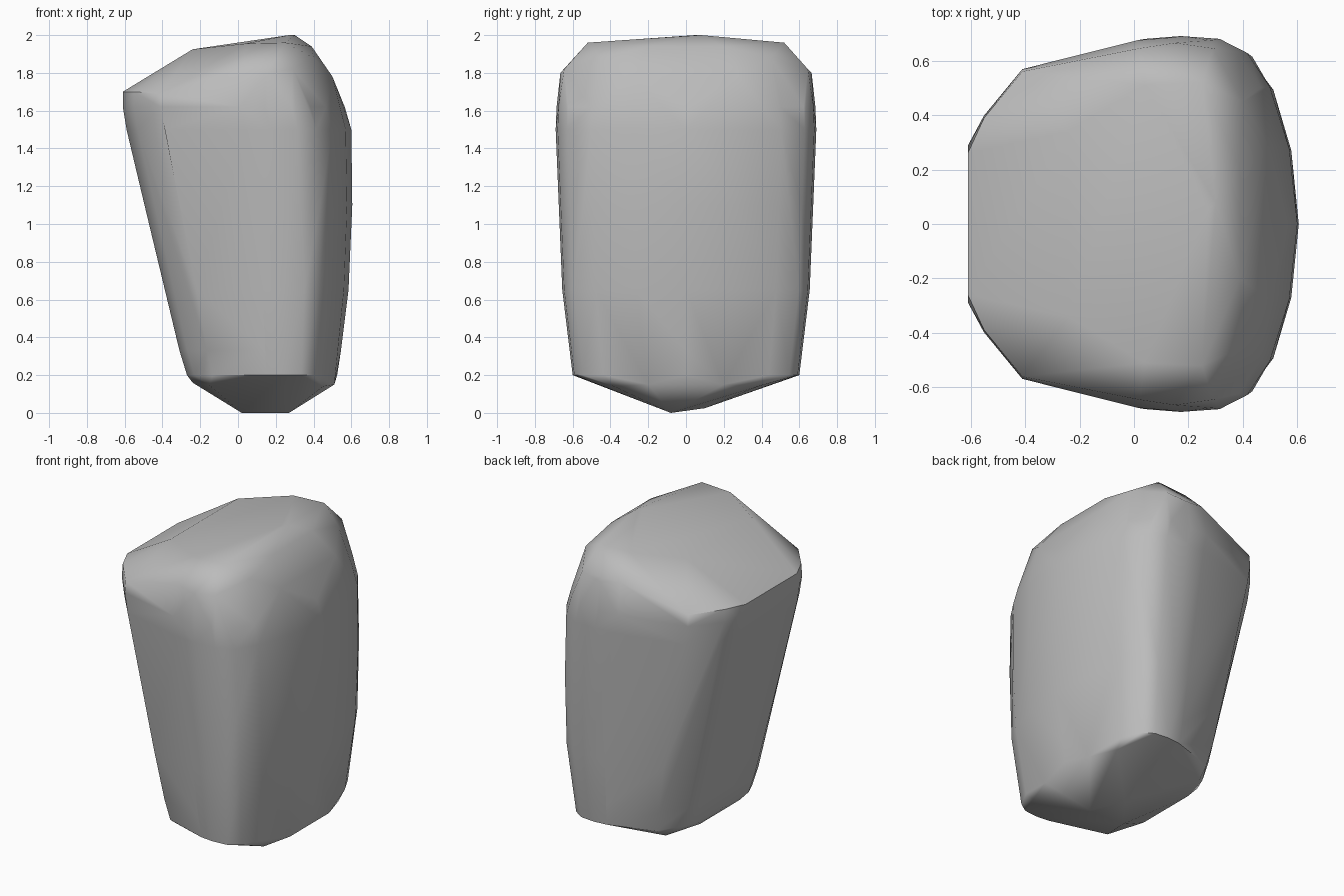
import bpy, bmesh, math

cube = bpy.data.objects.get("Cube")
if cube:
    bpy.data.objects.remove(cube, do_unlink=True)

# Half outline of the boulder: (fraction from left to right, fraction of half depth)
OUTLINE = [(0, .42), (.05, .58), (.17, .83), (.53, .985), (.64, 1), (.76, .985),
           (.845, .91), (.915, .73), (.975, .40), (1, 0)]
# Body sections: height, left x, right x, half depth
SECTIONS = [(.20, -.27, .525, .60), (.33, -.31, .545, .62), (.65, -.385, .585, .655),
            (1.1, -.495, .605, .675), (1.5, -.59, .60, .69), (1.62, -.61, .565, .685)]
# Crown and foot corners, mirrored front to back
CORNERS = [(-.61, .26, 1.70), (-.55, .39, 1.70), (-.41, .56, 1.69),
           (-.24, .34, 1.925), (.04, .51, 1.955), (.25, .52, 1.96),
           (.02, .645, 1.82), (.15, .665, 1.80), (.29, .645, 1.82),
           (.40, .45, 1.88), (.50, .28, 1.78), (.39, .2, 1.94),
           (-.24, .2, .16), (.51, .2, .15), (.45, .38, .14), (-.15, .42, .145)]
# Single points: top ridge and bottom ridge
RIDGES = [(.30, .08, 2.0), (.27, .05, 2.0), (.02, -.08, 0), (.27, -.08, 0), (.15, .10, .025)]

points = list(RIDGES)
for z, left, right, depth in SECTIONS:
    for u, v in OUTLINE:
        x = left + u * (right - left)
        points += [(x, s * v * depth, z) for s in (-1, 1)]
for x, y, z in CORNERS:
    points += [(x, s * y, z) for s in (-1, 1)]

# Wrap the points in a convex skin and merge flat areas
bm = bmesh.new()
for p in points:
    bm.verts.new(p)
bmesh.ops.remove_doubles(bm, verts=bm.verts, dist=0.005)
hull = bmesh.ops.convex_hull(bm, input=bm.verts)
loose = {v for v in hull["geom_interior"] + hull["geom_unused"]
         if isinstance(v, bmesh.types.BMVert) and not v.link_faces}
bmesh.ops.delete(bm, geom=list(loose), context='VERTS')
bmesh.ops.dissolve_limit(bm, angle_limit=math.radians(3), verts=bm.verts, edges=bm.edges)
bmesh.ops.recalc_face_normals(bm, faces=bm.faces)
mesh = bpy.data.meshes.new("boulder")
bm.to_mesh(mesh)
bm.free()
boulder = bpy.data.objects.new("boulder", mesh)
bpy.context.collection.objects.link(boulder)

# Plain stone colour
stone = bpy.data.materials.new("grey stone")
stone.use_nodes = True
colour = (.5, .5, .5, 1)
stone.diffuse_color = colour
stone.node_tree.nodes["Principled BSDF"].inputs["Base Color"].default_value = colour
mesh.materials.append(stone)

# Worn, softly shaded edges
bpy.context.view_layer.objects.active = boulder
boulder.select_set(True)
bpy.ops.object.shade_smooth_by_angle(angle=math.radians(42))
soft = boulder.modifiers.new("soft edges", 'WEIGHTED_NORMAL')
soft.keep_sharp = True
